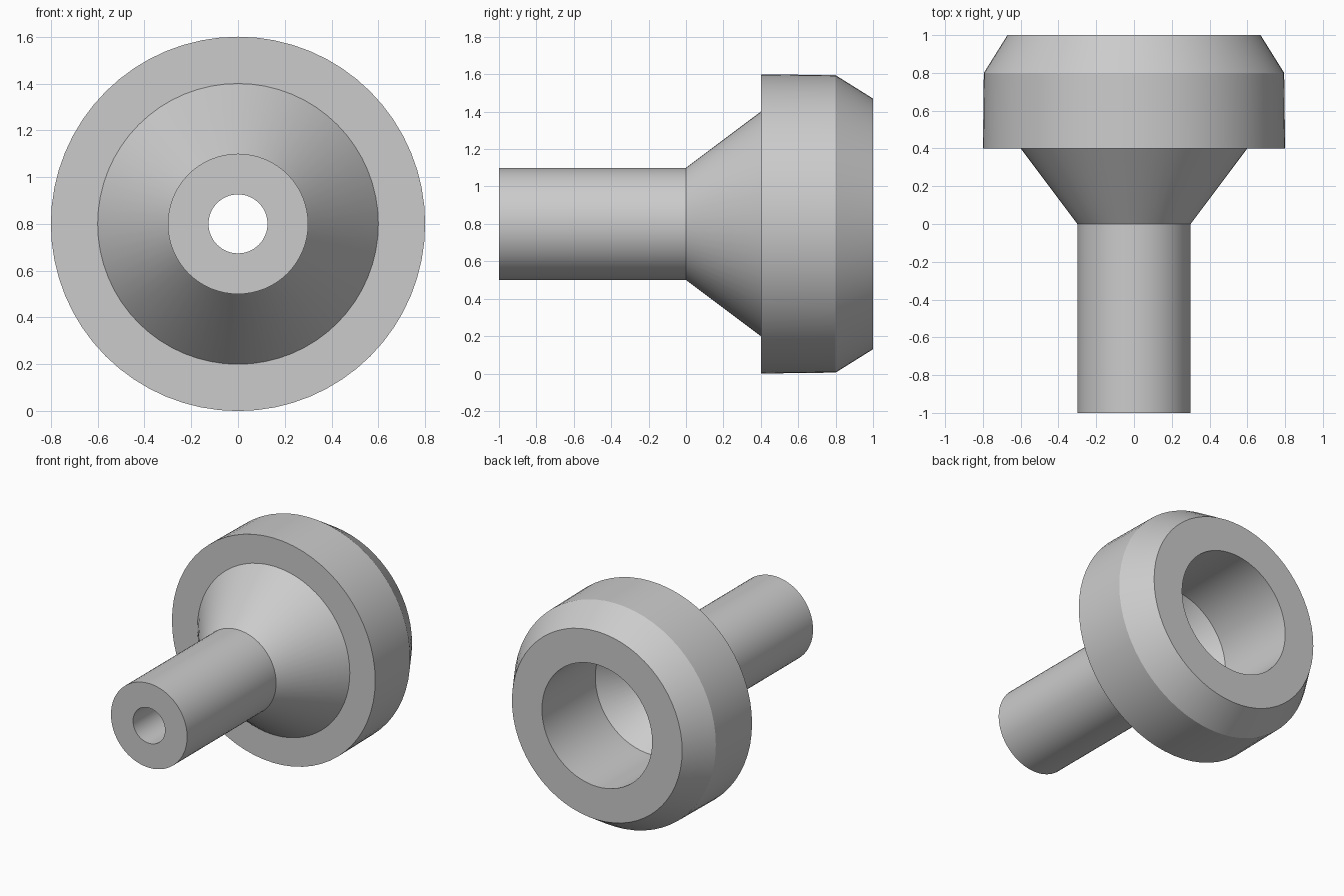
import bpy
import bmesh
import math

cube = bpy.data.objects.get("Cube")
if cube:
    bpy.data.objects.remove(cube, do_unlink=True)

AXIS_HEIGHT = 0.8
SEGMENTS = 64

# Plain grey for the whole fitting
grey = bpy.data.materials.new("plain_grey")
grey.use_nodes = True
colour = (0.6, 0.6, 0.6, 1)
grey.diffuse_color = colour
grey.node_tree.nodes["Principled BSDF"].inputs["Base Color"].default_value = colour


def turned_part(name, profile):
    """Revolve a closed (radius, y) profile about the horizontal y axis."""
    bm = bmesh.new()
    rings = []
    for radius, y in profile:
        ring = []
        for i in range(SEGMENTS):
            a = math.tau * i / SEGMENTS
            ring.append(bm.verts.new((radius * math.cos(a), y,
                                      AXIS_HEIGHT + radius * math.sin(a))))
        rings.append(ring)
    for k, ring in enumerate(rings):
        after = rings[(k + 1) % len(rings)]
        for i in range(SEGMENTS):
            j = (i + 1) % SEGMENTS
            bm.faces.new((ring[i], ring[j], after[j], after[i]))
    bmesh.ops.recalc_face_normals(bm, faces=bm.faces)
    mesh = bpy.data.meshes.new(name)
    bm.to_mesh(mesh)
    bm.free()
    mesh.materials.append(grey)
    obj = bpy.data.objects.new(name, mesh)
    bpy.context.collection.objects.link(obj)
    bpy.ops.object.select_all(action="DESELECT")
    obj.select_set(True)
    bpy.context.view_layer.objects.active = obj
    bpy.ops.object.shade_smooth_by_angle(angle=math.radians(25))
    return obj


# Tube, flared neck and chamfered collar on the outside
outside = [(0.3, -1), (0.3, 0), (0.6, 0.4), (0.8, 0.4), (0.795, 0.8), (0.67, 1)]
# Wide rear bore, funnel and narrow front bore on the inside
inside = [(0.434, 1), (0.434, 0.4), (0.126, 0), (0.126, -1)]

turned_part("hollow_flanged_fitting", outside + inside)
